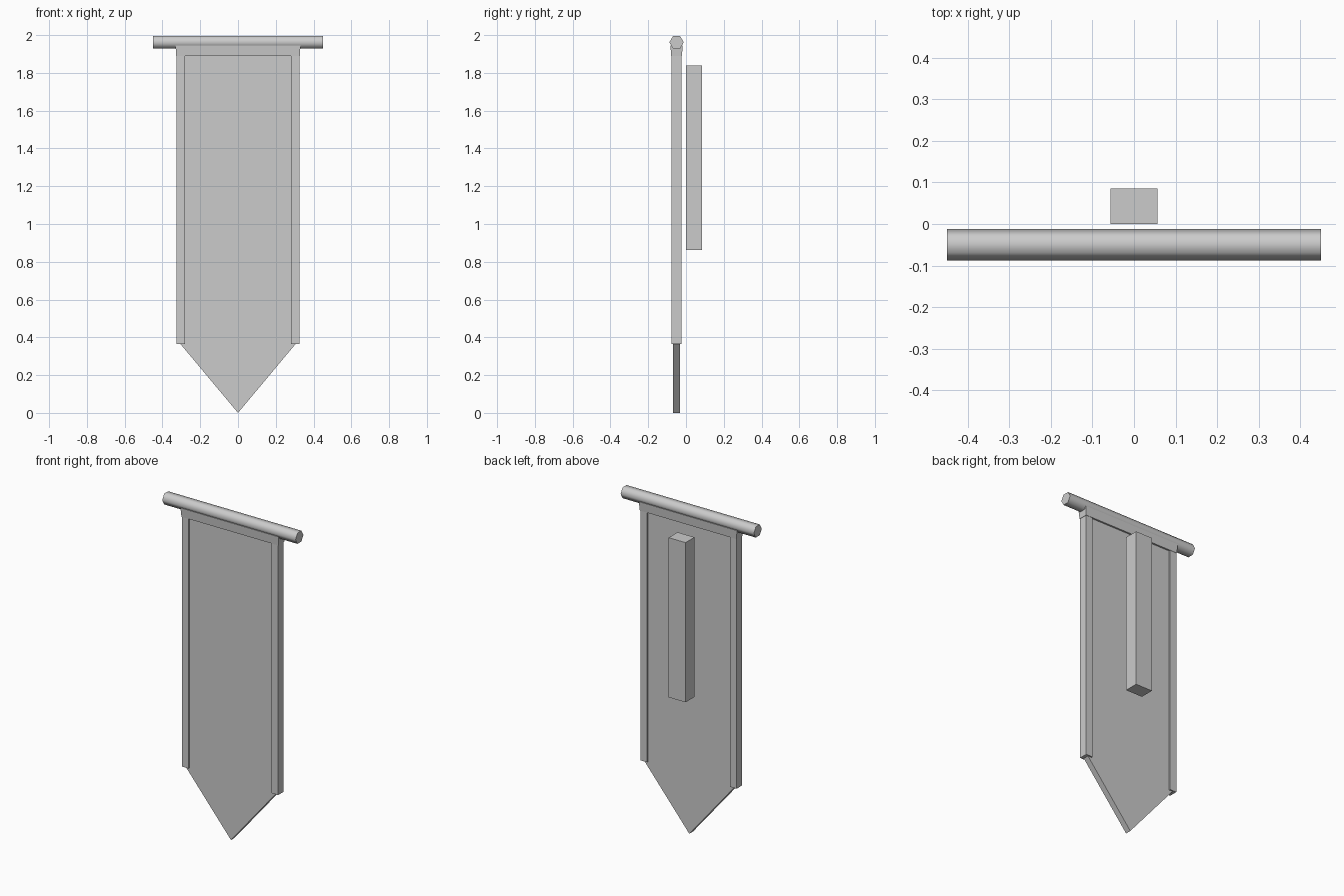
import bpy, bmesh, math

cube = bpy.data.objects.get("Cube")
if cube:
    bpy.data.objects.remove(cube, do_unlink=True)

grey = bpy.data.materials.new("plain grey")
grey.use_nodes = True
colour = (0.6, 0.6, 0.6, 1)
grey.diffuse_color = colour
grey.node_tree.nodes["Principled BSDF"].inputs["Base Color"].default_value = colour

HANG_Y = -0.05  # depth of the hanging banner's centre plane


def finish(name, bm):
    bmesh.ops.recalc_face_normals(bm, faces=bm.faces)
    mesh = bpy.data.meshes.new(name)
    bm.to_mesh(mesh)
    bm.free()
    mesh.materials.append(grey)
    obj = bpy.data.objects.new(name, mesh)
    bpy.context.collection.objects.link(obj)
    return obj


def box(name, x, y, z, flare=(0, 0)):
    """Box from (min, max) ranges; flare widens its top in x and y."""
    bm = bmesh.new()
    bmesh.ops.create_cube(bm, size=1)
    for v in bm.verts:
        top = v.co.z > 0
        sx, sy = math.copysign(1, v.co.x), math.copysign(1, v.co.y)
        v.co = (x[sx > 0] + top * sx * flare[0],
                y[sy > 0] + top * sy * flare[1], z[top])
    return finish(name, bm)


def around(half):
    return (HANG_Y - half, HANG_Y + half)


# Cloth with a pointed lower end
bm = bmesh.new()
outline = [(-0.305, 1.93), (-0.305, 0.365), (0, 0.0), (0.305, 0.365), (0.305, 1.93)]
face = bm.faces.new([bm.verts.new((x, HANG_Y - 0.018, z)) for x, z in outline])
extruded = bmesh.ops.extrude_face_region(bm, geom=[face])["geom"]
moved = [v for v in extruded if isinstance(v, bmesh.types.BMVert)]
bmesh.ops.translate(bm, verts=moved, vec=(0, 0.036, 0))
finish("banner_cloth", bm)

# Thick side hems
for side, x in (("left", (0.28, 0.325)), ("right", (-0.325, -0.28))):
    box(side + "_hem", x, around(0.0265), (0.365, 1.892))

# Sleeve flaring up to the pole
box("top_sleeve", (-0.327, 0.327), around(0.0285), (1.89, 1.945), (0.004, 0.004))

# Six-sided pole, smooth along its length
bpy.ops.mesh.primitive_cylinder_add(vertices=6, radius=0.038, depth=0.9,
                                    location=(0, HANG_Y, 1.962),
                                    rotation=(0, math.pi / 2, 0))
pole = bpy.context.object
pole.name = "hanging_pole"
pole.data.materials.append(grey)
bpy.ops.object.shade_smooth_by_angle(angle=math.radians(65))

# Mounting post behind the cloth
box("back_post", (-0.057, 0.057), (0, 0.086), (0.863, 1.838))
